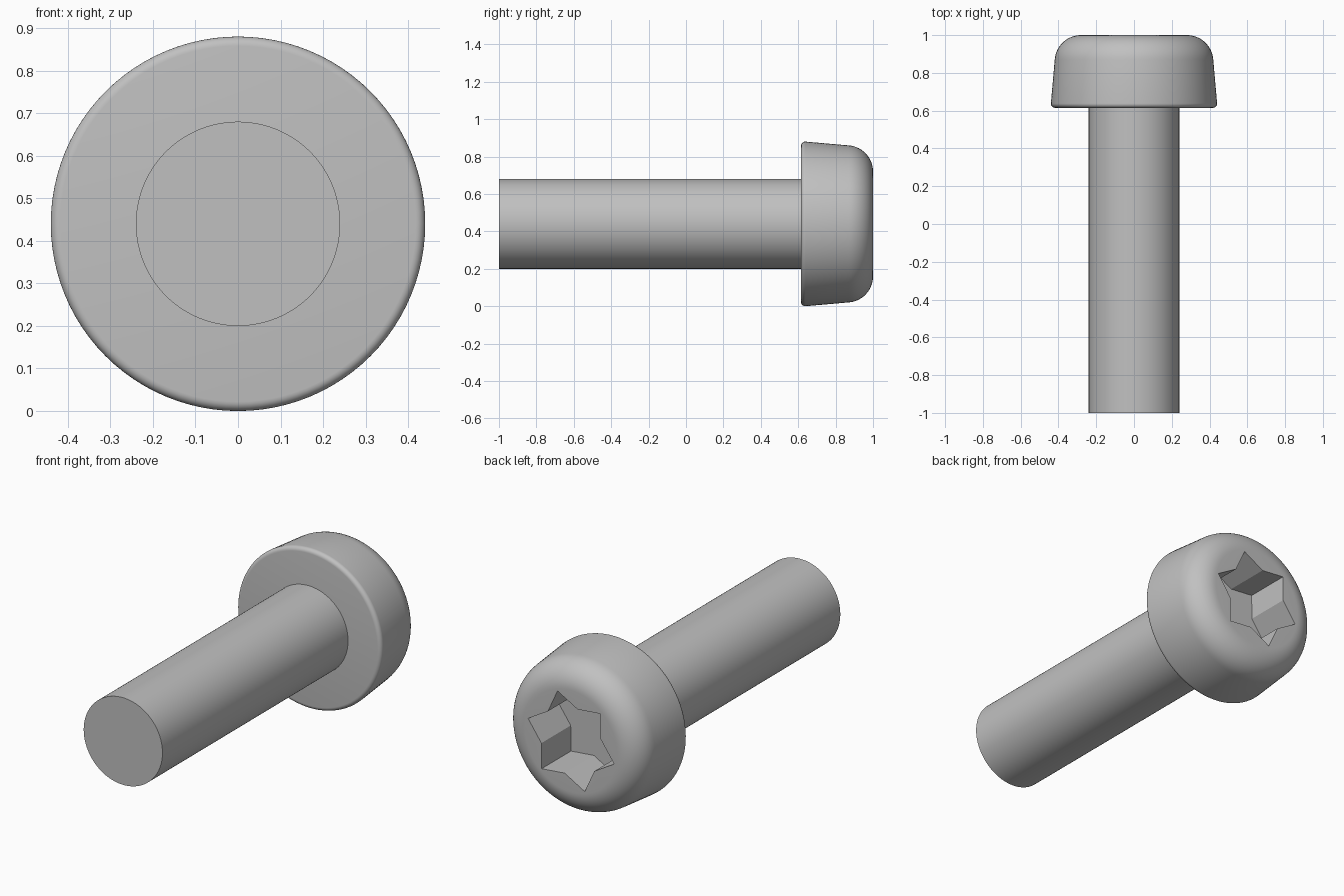
import bpy
import bmesh
from math import sin, cos, pi, radians
from mathutils import Matrix, Vector

if "Cube" in bpy.data.objects:
    bpy.data.objects.remove(bpy.data.objects["Cube"], do_unlink=True)

AXIS_Z = 0.44      # height of the screw axis
SEGMENTS = 96

steel = bpy.data.materials.new("steel grey")
steel.use_nodes = True
GREY = (0.53, 0.53, 0.53, 1)
steel.diffuse_color = GREY
steel.node_tree.nodes["Principled BSDF"].inputs["Base Color"].default_value = GREY


def finish(bm, name):
    bmesh.ops.remove_doubles(bm, verts=bm.verts, dist=1e-5)
    bmesh.ops.recalc_face_normals(bm, faces=bm.faces)
    mesh = bpy.data.meshes.new(name)
    bm.to_mesh(mesh)
    bm.free()
    mesh.materials.append(steel)
    obj = bpy.data.objects.new(name, mesh)
    bpy.context.collection.objects.link(obj)
    return obj


def lathe(name, profile):
    """Revolve (radius, y) points about the screw axis."""
    bm = bmesh.new()
    verts = [bm.verts.new((r, y, AXIS_Z)) for r, y in profile]
    edges = [bm.edges.new(pair) for pair in zip(verts, verts[1:])]
    bmesh.ops.spin(bm, geom=verts + edges, cent=(0, 0, AXIS_Z), axis=(0, 1, 0),
                   angle=2 * pi, steps=SEGMENTS, use_merge=True)
    return finish(bm, name)


def arc(cr, cy, rad, start, end, steps):
    angles = [radians(start + (end - start) * i / steps) for i in range(steps + 1)]
    return [(cr + rad * cos(a), cy + rad * sin(a)) for a in angles]


def smooth(obj):
    bpy.ops.object.select_all(action="DESELECT")
    obj.select_set(True)
    bpy.context.view_layer.objects.active = obj
    bpy.ops.object.shade_smooth_by_angle(angle=radians(30))


# Plain cylindrical shaft, ending against the underside of the head
shaft = lathe("shaft", [(0, -1), (0.24, -1), (0.24, 0.62)])
smooth(shaft)

# Tapered pan head with a small lower fillet and a large upper one
head = lathe("head", [(0, 0.615)]
             + arc(0.418, 0.637, 0.022, -90, 4, 6)
             + arc(0.28, 0.86, 0.14, 4, 90, 14)
             + [(0, 1)])

# Six-pointed star socket cut into the head
bm = bmesh.new()
ring = []
for i in range(12):
    r = 0.19 if i % 2 else 0.268
    a = radians(12 + 30 * i)
    ring.append(bm.verts.new((r * cos(a), 0.745, AXIS_Z + r * sin(a))))
floor = bm.faces.new(ring)
top = bmesh.ops.extrude_face_region(bm, geom=[floor], use_keep_orig=True)
bmesh.ops.translate(bm, vec=Vector((0, 0.4, 0)),
                    verts=[g for g in top["geom"] if isinstance(g, bmesh.types.BMVert)])
cutter = finish(bm, "socket_cutter")
cutter.hide_render = True

cut = head.modifiers.new("socket", "BOOLEAN")
cut.operation = "DIFFERENCE"
cut.solver = "EXACT"
cut.object = cutter
bpy.context.view_layer.objects.active = head
bpy.ops.object.modifier_apply(modifier=cut.name)
bpy.data.objects.remove(cutter, do_unlink=True)
smooth(head)
